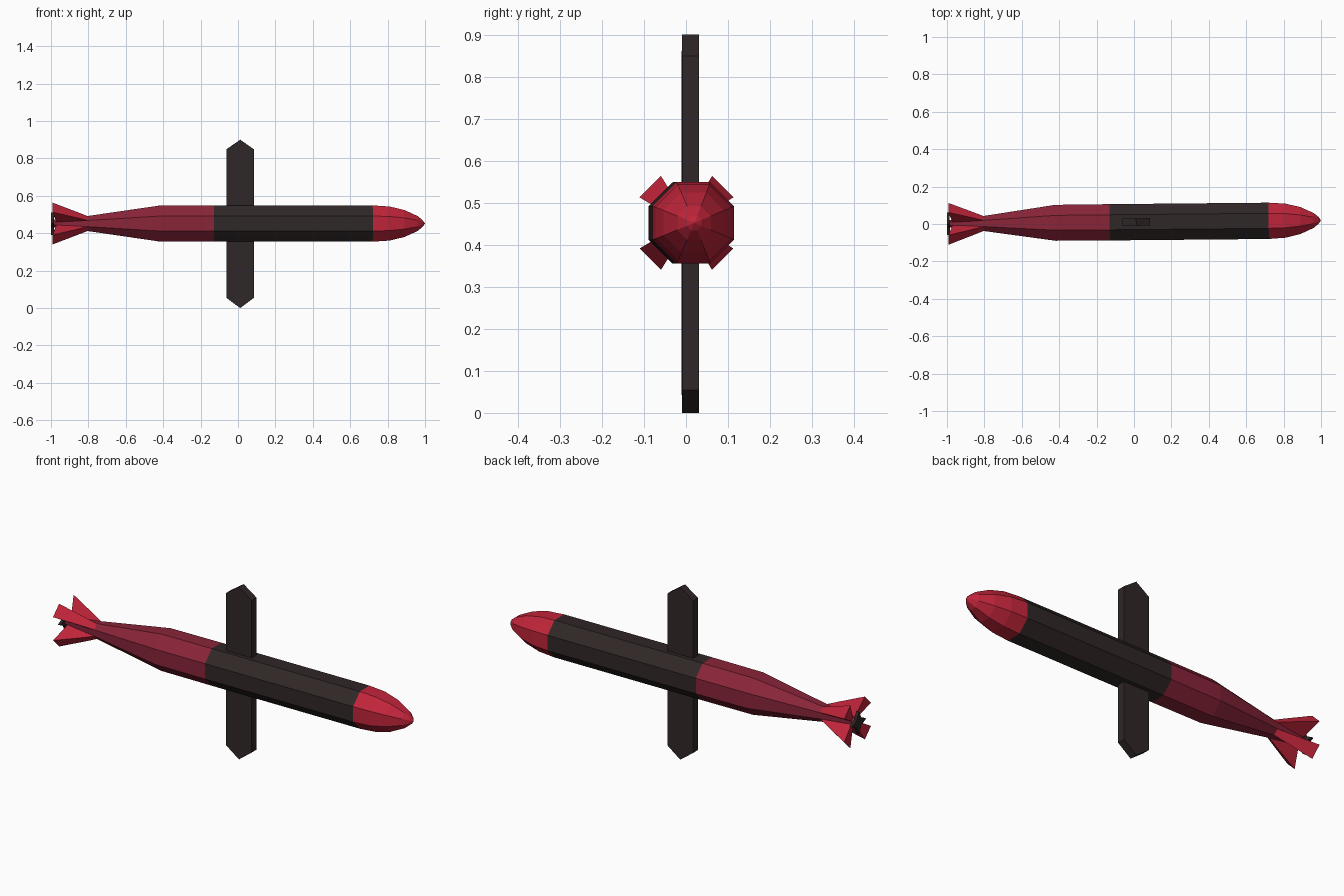
import bpy, bmesh, math
from mathutils import Vector

if "Cube" in bpy.data.objects:
    bpy.data.objects.remove(bpy.data.objects["Cube"])

AXIS_Y, AXIS_Z, YAW = 0.0103, 0.452, 0.0093
SIDES = 8


def material(name, rgb):
    m = bpy.data.materials.new(name)
    m.diffuse_color = (*rgb, 1)
    m.use_nodes = True
    m.node_tree.nodes["Principled BSDF"].inputs["Base Color"].default_value = m.diffuse_color
    return m


RED = material("bright red", (0.53, 0.018, 0.042))
MAROON = material("maroon", (0.25, 0.018, 0.04))
BLACK = material("warm black", (0.03, 0.02, 0.02))


def finish(name, bm, mat):
    bmesh.ops.recalc_face_normals(bm, faces=bm.faces[:])
    mesh = bpy.data.meshes.new(name)
    bm.to_mesh(mesh)
    bm.free()
    mesh.materials.append(mat)
    ob = bpy.data.objects.new(name, mesh)
    ob.location = (0, AXIS_Y, AXIS_Z)
    ob.rotation_euler.z = YAW          # hull sits very slightly yawed
    bpy.context.collection.objects.link(ob)
    return ob


def lathe(name, profile, mat, cap_end=False):
    """Octagonal hull section along x; profile holds (x, distance to flats)."""
    bm = bmesh.new()
    rings = []
    for x, r in profile:
        if r == 0:
            rings.append([bm.verts.new((x, 0, 0))] * SIDES)
            continue
        c = r / math.cos(math.pi / SIDES)
        angles = [(k + 0.5) * 2 * math.pi / SIDES for k in range(SIDES)]
        rings.append([bm.verts.new((x, c * math.cos(a), c * math.sin(a))) for a in angles])
    for a, b in zip(rings, rings[1:]):
        for i in range(SIDES):
            j = (i + 1) % SIDES
            bm.faces.new(list(dict.fromkeys((a[i], a[j], b[j], b[i]))))
    if cap_end:
        bm.faces.new(rings[-1])
    return finish(name, bm, mat)


def prism(name, outline, depth, to_3d, mat):
    """Extrude a flat outline by depth; to_3d places (u, v, depth)."""
    bm = bmesh.new()
    a, b = ([bm.verts.new(to_3d(u, v, d)) for u, v in outline] for d in depth)
    bm.faces.new(a)
    bm.faces.new(b)
    n = len(outline)
    for i in range(n):
        j = (i + 1) % n
        bm.faces.new((a[i], a[j], b[j], b[i]))
    return finish(name, bm, mat)


# Hull: nose, middle and tapering tail
lathe("nose", [(0.72, 0.097), (0.81, 0.091), (0.89, 0.072), (0.96, 0.04),
               (0.987, 0.018), (1.0, 0)], RED)
lathe("middle_hull", [(-0.13, 0.097), (0.72, 0.097)], BLACK)
lathe("tail_hull", [(-0.13, 0.097), (-0.42, 0.096), (-0.805, 0.04), (-0.985, 0.02)],
      MAROON, cap_end=True)

# Wing: upright plank with pointed ends
prism("wing", [(-0.062, -0.397), (0.012, -0.452), (0.085, -0.397),
               (0.085, 0.397), (0.012, 0.448), (-0.062, 0.397)],
      (-0.02, 0.02), lambda u, v, d: (u, d, v), BLACK)

# Fins: flared blocks growing out of the diagonal tail faces
OUTER = [(-0.805, 0.04, 0.0166), (-0.86, 0.065, 0.022), (-0.992, 0.122, 0.036)]
INNER = [(-0.805, 0.036, 0.0150), (-0.86, 0.030, 0.014), (-0.97, 0.018, 0.009)]
for k in range(4):
    ang = math.pi / 4 + k * math.pi / 2
    radial = Vector((0, math.cos(ang), math.sin(ang)))
    side = Vector((0, -math.sin(ang), math.cos(ang)))
    bm = bmesh.new()

    def pair(row):
        x, r, w = row
        return [bm.verts.new(Vector((x, 0, 0)) + radial * r + side * s * w) for s in (-1, 1)]

    out, inn = [pair(p) for p in OUTER], [pair(p) for p in INNER]
    for i in range(2):
        bm.faces.new((out[i][0], out[i][1], out[i + 1][1], out[i + 1][0]))
        bm.faces.new((inn[i][0], inn[i + 1][0], inn[i + 1][1], inn[i][1]))
        for s in (0, 1):
            bm.faces.new((out[i][s], out[i + 1][s], inn[i + 1][s], inn[i][s]))
    for i in (0, 2):
        bm.faces.new((out[i][0], out[i][1], inn[i][1], inn[i][0]))
    finish(f"tail_fin_{k + 1}", bm, RED)

# Propeller: thin four-pointed star between the fins
star = []
for k in range(8):
    r = 0.06 if k % 2 == 0 else 0.028
    star.append((r * math.cos(k * math.pi / 4), r * math.sin(k * math.pi / 4)))
prism("propeller", star, (-1.0, -0.985), lambda u, v, d: (d, u, v), BLACK)
